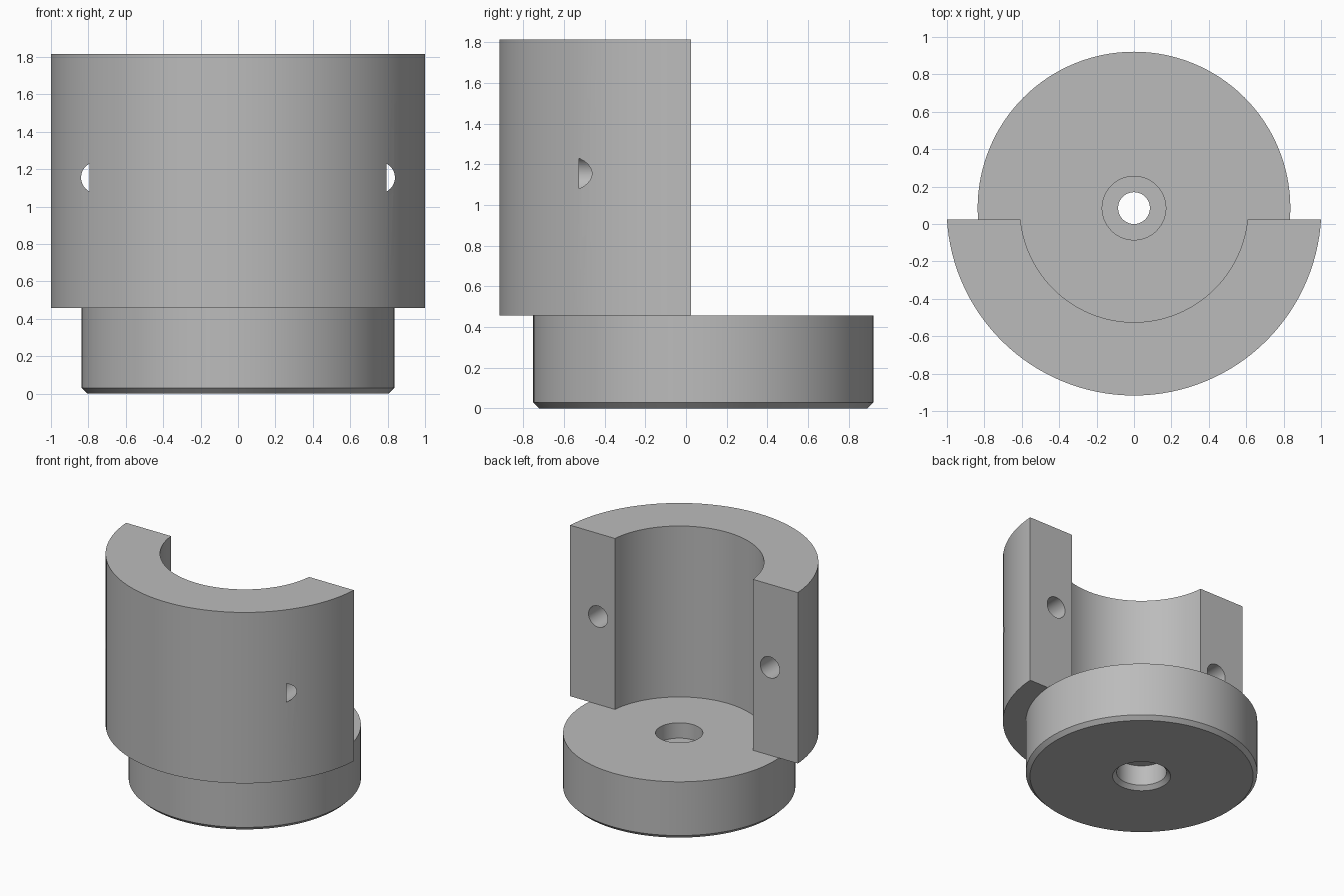
import bpy, bmesh, math
from mathutils import Matrix, Vector

if "Cube" in bpy.data.objects:
    bpy.data.objects.remove(bpy.data.objects["Cube"], do_unlink=True)

AXIS_Y = 0.085      # the turned axis, set back from the origin
SPLIT_Y = 0.025     # flat back face of the half sleeve
FLOOR_Z = 0.457     # top of the base, bottom of the sleeve
TOP_Z = 1.815

grey = bpy.data.materials.new("machined grey")
grey.use_nodes = True
COLOUR = (0.5, 0.5, 0.5, 1)
grey.diffuse_color = COLOUR
grey.node_tree.nodes["Principled BSDF"].inputs["Base Color"].default_value = COLOUR


def add_object(name, bm):
    bmesh.ops.recalc_face_normals(bm, faces=bm.faces)
    mesh = bpy.data.meshes.new(name)
    bm.to_mesh(mesh)
    bm.free()
    mesh.materials.append(grey)
    obj = bpy.data.objects.new(name, mesh)
    bpy.context.collection.objects.link(obj)
    return obj


def lathe(profile, steps=128):
    """Revolve a closed (radius, z) profile around the turned axis."""
    bm = bmesh.new()
    verts = [bm.verts.new((r, AXIS_Y, z)) for r, z in profile]
    edges = [bm.edges.new((verts[i - 1], v)) for i, v in enumerate(verts)]
    bmesh.ops.spin(bm, geom=verts + edges, cent=(0, AXIS_Y, 0), axis=(0, 0, 1),
                   angle=math.tau, steps=steps, use_merge=True)
    bmesh.ops.remove_doubles(bm, verts=bm.verts, dist=1e-5)
    return bm


def select_only(obj):
    bpy.ops.object.select_all(action="DESELECT")
    obj.select_set(True)
    bpy.context.view_layer.objects.active = obj


def smooth(obj):
    select_only(obj)
    bpy.ops.object.shade_smooth_by_angle(angle=math.radians(30))


# Base disc: chamfered foot, recesses above and below, narrow through hole
base = add_object("base", lathe([
    (0.085, 0.335), (0.17, 0.335), (0.17, FLOOR_Z),
    (0.836, FLOOR_Z), (0.836, 0.03), (0.806, 0),
    (0.21, 0), (0.18, 0.03), (0.18, 0.19), (0.085, 0.19)]))
smooth(base)

# Half sleeve: a full tube cut flat at the back
bm = lathe([(0.61, FLOOR_Z), (1.002, FLOOR_Z), (1.002, TOP_Z), (0.61, TOP_Z)])
cut = bmesh.ops.bisect_plane(
    bm, geom=bm.verts[:] + bm.edges[:] + bm.faces[:], dist=1e-6,
    plane_co=(0, SPLIT_Y, 0), plane_no=(0, 1, 0), clear_outer=True)
rim = [e for e in cut["geom_cut"] if isinstance(e, bmesh.types.BMEdge)]
bmesh.ops.holeside_fill(bm, edges=rim) if hasattr(bmesh.ops, "holeside_fill") \
    else bmesh.ops.holes_fill(bm, edges=rim)
sleeve = add_object("half_sleeve", bm)

# Blind bolt holes that just break out through the curved wall
HOLE_END = -0.525
bm = bmesh.new()
length = 0.1 + SPLIT_Y - HOLE_END
for side in (-1, 1):
    place = Matrix.Translation(Vector((side * 0.755, HOLE_END + length / 2, 1.155)))
    bmesh.ops.create_cone(bm, cap_ends=True, segments=48, radius1=0.084,
                          radius2=0.084, depth=length,
                          matrix=place @ Matrix.Rotation(math.pi / 2, 4, "X"))
cutter = add_object("hole_cutter", bm)
cutter.hide_render = True
drill = sleeve.modifiers.new("bolt holes", "BOOLEAN")
drill.operation = "DIFFERENCE"
drill.solver = "EXACT"
drill.object = cutter
select_only(sleeve)
bpy.ops.object.modifier_apply(modifier=drill.name)
bpy.data.objects.remove(cutter, do_unlink=True)
smooth(sleeve)
